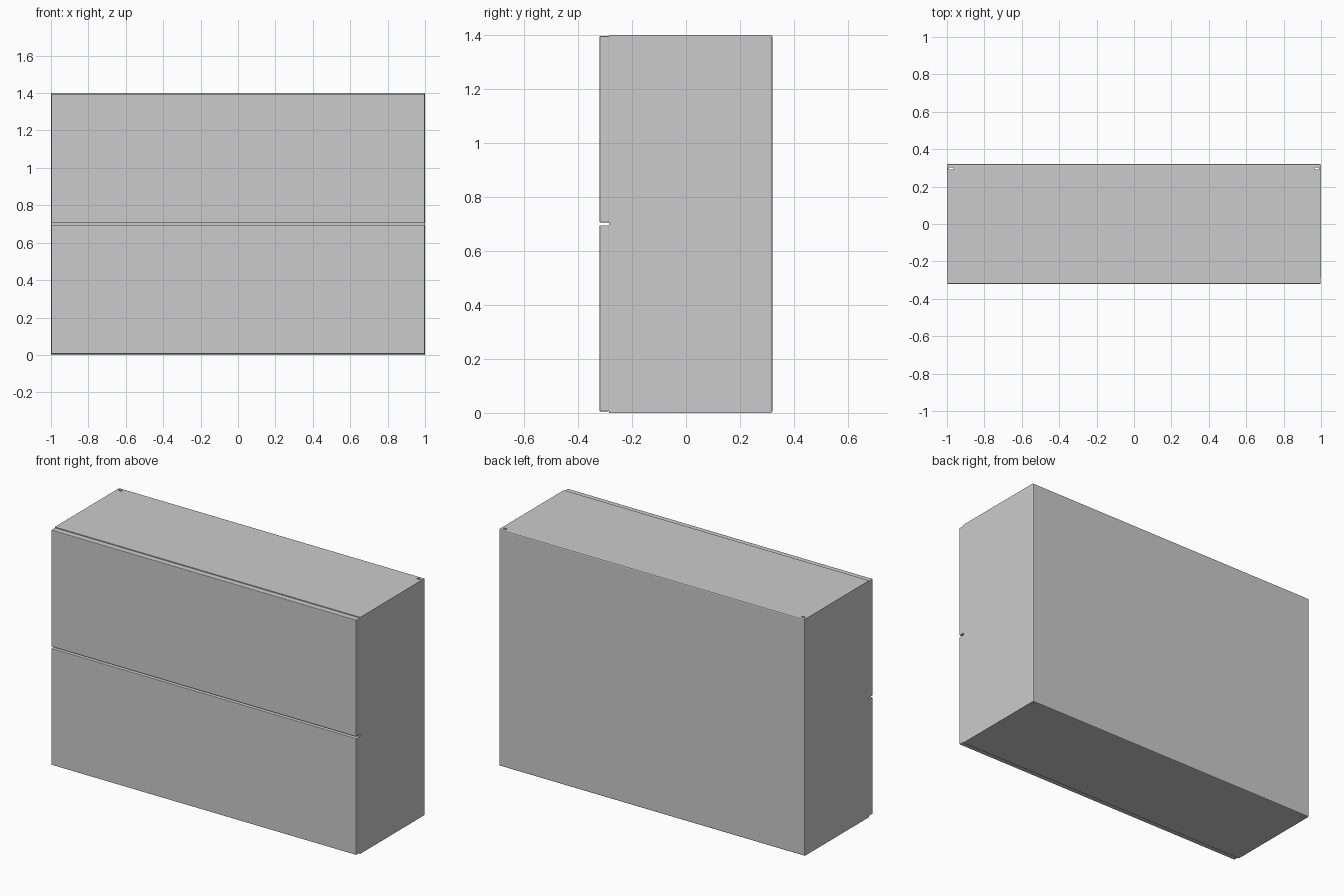
import bpy, bmesh
from mathutils import Vector

if "Cube" in bpy.data.objects:
    bpy.data.objects.remove(bpy.data.objects["Cube"])


def box(name, lo, hi, bevel=0.0, pick=None):
    """Box between two corners; pick(edge) selects the edges to bevel."""
    lo, hi = Vector(lo), Vector(hi)
    bm = bmesh.new()
    bmesh.ops.create_cube(bm, size=1)
    for v in bm.verts:
        v.co = Vector([lo[i] + (v.co[i] + 0.5) * (hi[i] - lo[i]) for i in range(3)])
    if bevel:
        edges = [e for e in bm.edges if pick is None or pick(e)]
        bmesh.ops.bevel(bm, geom=edges, offset=bevel, segments=2,
                        profile=0.5, affect='EDGES')
    mesh = bpy.data.meshes.new(name)
    bm.to_mesh(mesh)
    bm.free()
    obj = bpy.data.objects.new(name, mesh)
    bpy.context.collection.objects.link(obj)
    return obj


def cut(target, cutter):
    mod = target.modifiers.new("cut", 'BOOLEAN')
    mod.operation = 'DIFFERENCE'
    mod.solver = 'EXACT'
    mod.object = cutter
    bpy.context.view_layer.objects.active = target
    bpy.ops.object.modifier_apply(modifier=mod.name)
    bpy.data.objects.remove(cutter)


W, D, H = 1.0, 0.32, 1.4      # half width, half depth, height
FACE = -0.285                 # plane behind the drawer fronts
T = 0.008                     # sheet thickness

# Sheet-metal carcass with rounded back edges, hollow and open at the front
carcass = box("carcass", (-W, FACE, 0), (W, D, H), 0.006,
              lambda e: all(v.co.y > 0 for v in e.verts))
cut(carcass, box("cavity", (-W + T, -0.4, T), (W - T, D - T, H - T)))

# Small relief slots at the rear corners of the top and bottom
for s in (-1, 1):
    x = s * 0.977
    cut(carcass, box("slot", (x - 0.011, 0.291, -0.1), (x + 0.011, 0.302, H + 0.1)))

# Rail behind the gap between the drawers
box("middle_rail", (-W + T, FACE, 0.68), (W - T, FACE + 0.02, 0.72))

# Two full-width drawer fronts
for name, z0, z1 in (("lower_drawer_front", 0.006, 0.695),
                     ("upper_drawer_front", 0.706, 1.396)):
    box(name, (-0.998, -D, z0), (0.998, FACE, z1), 0.002)
